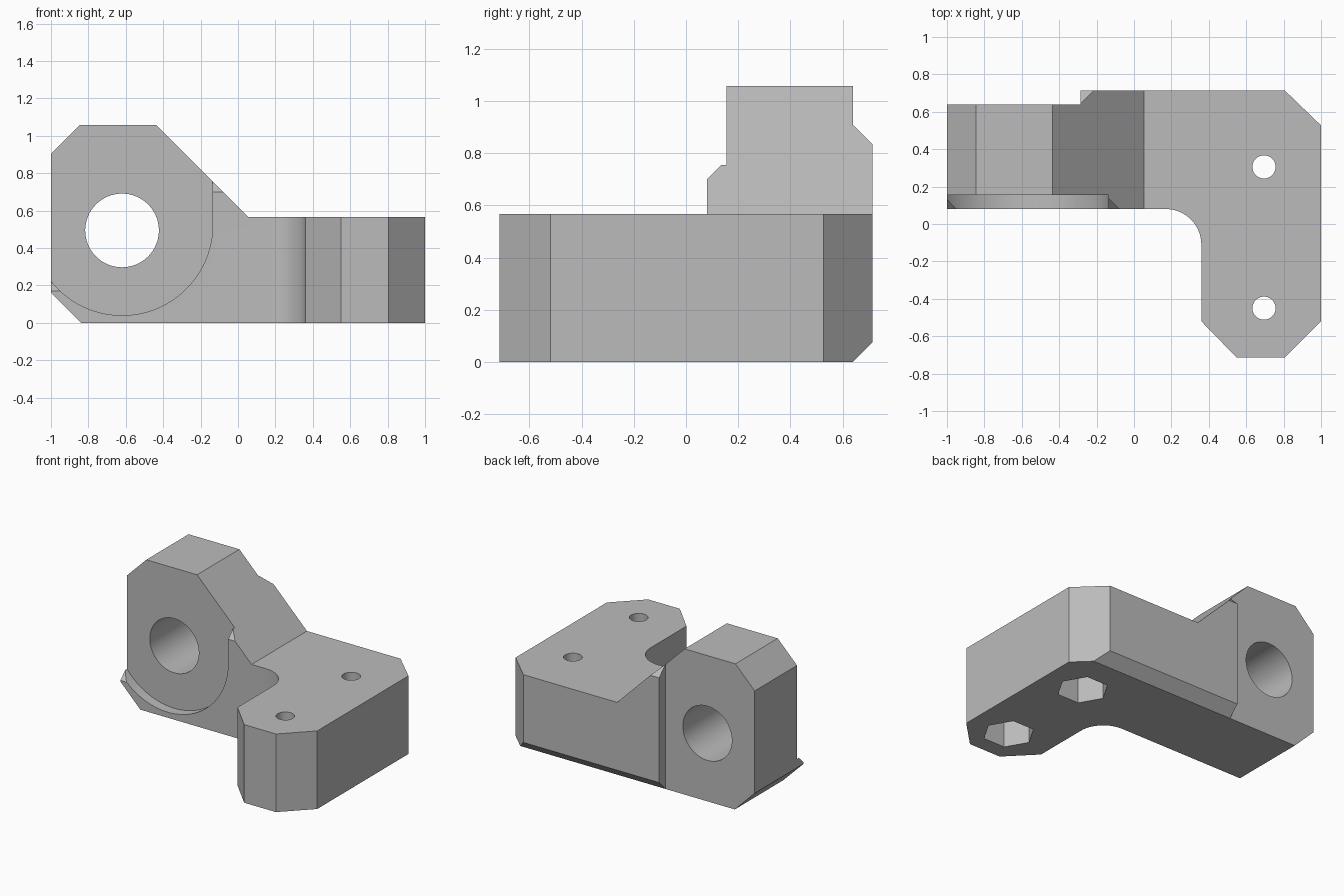
import bpy
import bmesh
from math import cos, sin, pi, radians
from mathutils import Vector

if "Cube" in bpy.data.objects:
    bpy.data.objects.remove(bpy.data.objects["Cube"], do_unlink=True)


def prism(name, points, axis, low, high):
    """Extrude a 2D outline along x (y,z), y (x,z) or z (x,y)."""
    def place(p, d):
        return {"x": (d, p[0], p[1]), "y": (p[0], d, p[1]), "z": (p[0], p[1], d)}[axis]
    bm = bmesh.new()
    base = bm.faces.new([bm.verts.new(place(p, low)) for p in points])
    grown = bmesh.ops.extrude_face_region(bm, geom=[base])["geom"]
    shift = Vector(place((0, 0), high - low))
    bmesh.ops.translate(bm, vec=shift, verts=[v for v in grown if isinstance(v, bmesh.types.BMVert)])
    bmesh.ops.recalc_face_normals(bm, faces=bm.faces)
    mesh = bpy.data.meshes.new(name)
    bm.to_mesh(mesh)
    bm.free()
    obj = bpy.data.objects.new(name, mesh)
    bpy.context.collection.objects.link(obj)
    return obj


def arc(cx, cy, r, start, end, steps):
    angles = [radians(start + (end - start) * i / steps) for i in range(steps + 1)]
    return [(cx + r * cos(a), cy + r * sin(a)) for a in angles]


def circle(cx, cy, r, sides):
    return arc(cx, cy, r, 0, 360, sides)[:-1]


def combine(target, cutter, operation="DIFFERENCE"):
    cutter.hide_render = True
    mod = target.modifiers.new("cut", "BOOLEAN")
    mod.operation, mod.solver, mod.object = operation, "EXACT", cutter
    bpy.context.view_layer.objects.active = target
    bpy.ops.object.modifier_apply(modifier=mod.name)
    bpy.data.objects.remove(cutter, do_unlink=True)


# L-shaped plan with a rounded inner corner and a stepped back
plan = [(-1.1, 0.08)] + arc(0.17, -0.11, 0.19, 90, 0, 16) + [
    (0.36, -0.52), (0.55, -0.715), (0.805, -0.715), (1, -0.52), (1, 0.527),
    (0.805, 0.715), (-0.285, 0.715), (-0.285, 0.64), (-1.1, 0.64)]
bracket = prism("corner_bracket", plan, "z", -0.2, 1.3)

# Front silhouette: low foot and tall chamfered bearing block
silhouette = [(-0.84, 0), (1.2, 0), (1.2, 0.567), (0.053, 0.567), (-0.437, 1.058),
              (-0.845, 1.058), (-1, 0.903), (-1, 0.16)]
combine(bracket, prism("silhouette", silhouette, "y", -1, 1), "INTERSECT")

# Round-bottomed recess in the front of the bearing block
recess = arc(-0.62, 0.525, 0.485, 180, 360, 48) + [(-0.135, 1.3), (-1.105, 1.3)]
combine(bracket, prism("recess", recess, "y", -0.5, 0.155))

# Bevels on the two tips of the recess rim
for z, top, x0, x1 in ((0.62, 1, -0.3, 0.1), (0.09, 0.4, -1.2, -0.9)):
    tip = [(-0.1, z - 0.1), (0.15, z + 0.15), (0.15, top), (-0.1, top)]
    combine(bracket, prism("tip_bevel", tip, "x", x0, x1))

# Bevels along the raised back, bottom and top
bottom = [(0.54, -0.1), (0.9, 0.26), (0.9, -0.1)]
combine(bracket, prism("bottom_bevel", [(y + 0.0, z + 0.0) for y, z in bottom], "x", -0.4, 1.2))
top = [(0.64, 0.91), (0.9, 0.65), (0.9, 1.3), (0.64, 1.3)]
combine(bracket, prism("top_bevel", top, "x", -0.4, 0.2))

# Bearing bore, bolt holes and hexagonal nut pockets
combine(bracket, prism("bore", circle(-0.62, 0.494, 0.197, 64), "y", -0.5, 1))
for y in (0.305, -0.45):
    combine(bracket, prism("bolt_hole", circle(0.695, y, 0.062, 32), "z", -0.5, 1))
    combine(bracket, prism("nut_pocket", circle(0.695, y, 0.172, 6), "z", -0.5, 0.3))

# Plain grey finish
grey = bpy.data.materials.new("light_grey")
grey.use_nodes = True
colour = (0.5, 0.5, 0.5, 1)
grey.diffuse_color = colour
grey.node_tree.nodes["Principled BSDF"].inputs["Base Color"].default_value = colour
bracket.data.materials.clear()
bracket.data.materials.append(grey)
for face in bracket.data.polygons:
    face.material_index = 0

bpy.ops.object.select_all(action="DESELECT")
bracket.select_set(True)
bpy.context.view_layer.objects.active = bracket
bpy.ops.object.shade_smooth_by_angle(angle=radians(25))
